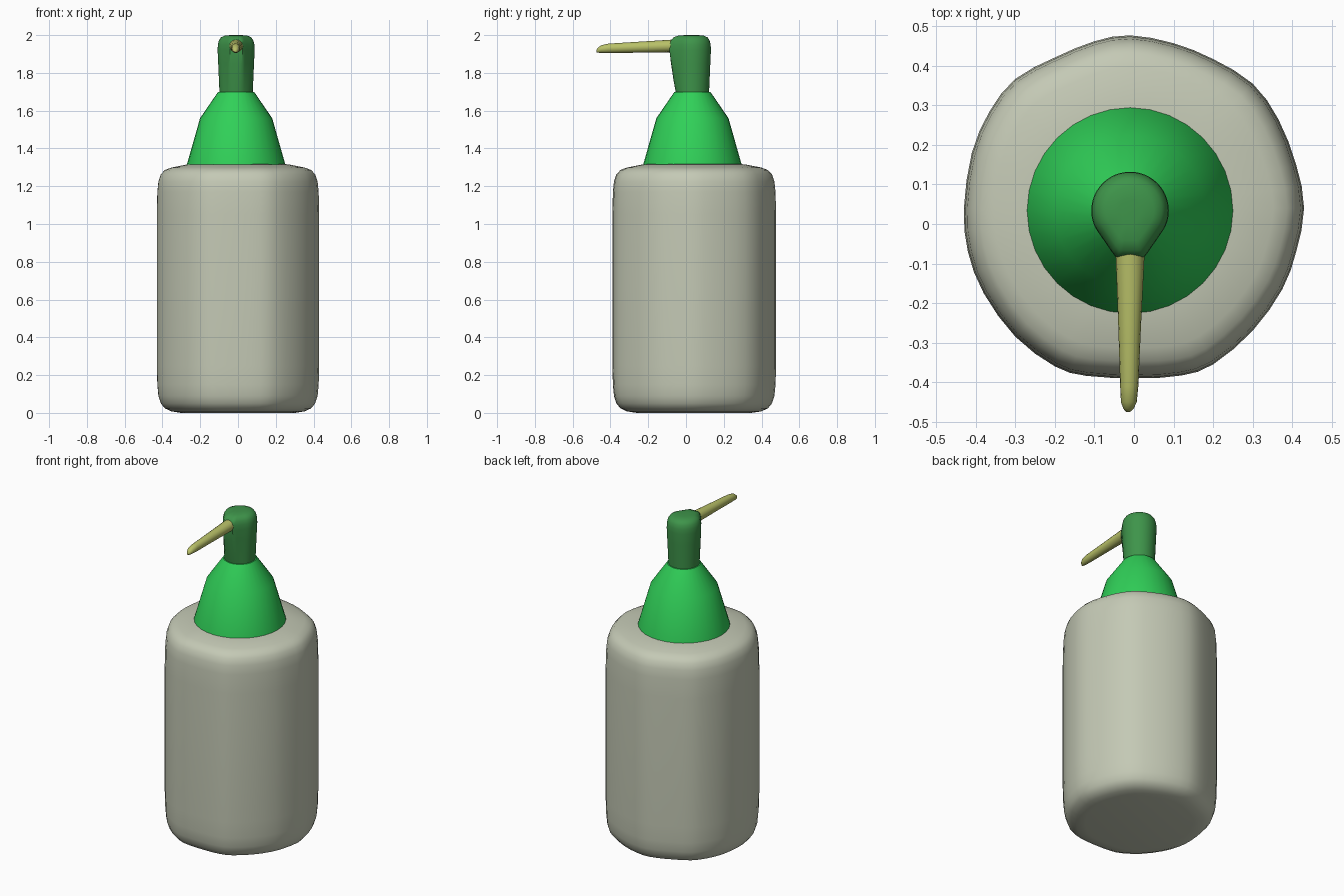
import bpy, bmesh, math
from mathutils import Vector

cube = bpy.data.objects.get("Cube")
if cube:
    bpy.data.objects.remove(cube, do_unlink=True)


def material(name, srgb):
    lin = [((c / 255 + 0.055) / 1.055) ** 2.4 for c in srgb] + [1.0]
    m = bpy.data.materials.new(name)
    m.use_nodes = True
    m.diffuse_color = lin
    m.node_tree.nodes["Principled BSDF"].inputs["Base Color"].default_value = lin
    return m


def loft(name, rings, mat, angle):
    """Skin a stack of equal-length point rings and cap both ends."""
    bm = bmesh.new()
    loops = [[bm.verts.new(p) for p in ring] for ring in rings]
    n = len(loops[0])
    for a, b in zip(loops, loops[1:]):
        for i in range(n):
            j = (i + 1) % n
            bm.faces.new((a[i], a[j], b[j], b[i]))
    bm.faces.new(loops[0][::-1])
    bm.faces.new(loops[-1])
    bmesh.ops.recalc_face_normals(bm, faces=bm.faces)
    me = bpy.data.meshes.new(name)
    bm.to_mesh(me)
    bm.free()
    me.materials.append(mat)
    ob = bpy.data.objects.new(name, me)
    bpy.context.collection.objects.link(ob)
    bpy.ops.object.select_all(action='DESELECT')
    ob.select_set(True)
    bpy.context.view_layer.objects.active = ob
    bpy.ops.object.shade_smooth_by_angle(angle=math.radians(angle))
    return ob


def smooth_loop(pts, steps):
    """Closed Catmull-Rom curve through the points."""
    pts, out = [Vector(p) for p in pts], []
    n = len(pts)
    for i in range(n):
        a, b, c, d = (pts[(i + k) % n] for k in (-1, 0, 1, 2))
        for s in range(steps):
            t = s / steps
            out.append(0.5 * (2 * b + (c - a) * t + (2 * a - 5 * b + 4 * c - d) * t ** 2
                              + (3 * b - a - 3 * c + d) * t ** 3))
    return out


def circle(cx, cy, r, z, n=32):
    return [(cx + r * math.cos(math.tau * i / n), cy + r * math.sin(math.tau * i / n), z)
            for i in range(n)]


grey = material("bottle grey", (196, 201, 181))
bright = material("bright green", (48, 208, 88))
dark = material("dark green", (62, 148, 74))
yellow = material("straw yellow", (184, 192, 104))

# Bottle: soft irregular outline, lofted with rounded top and bottom edges
outline = [(0.43, 0.04), (0.41, 0.15), (0.365, 0.265), (0.30, 0.355), (0.20, 0.417),
           (0.10, 0.457), (-0.01, 0.477), (-0.10, 0.462), (-0.20, 0.421), (-0.30, 0.367),
           (-0.365, 0.285), (-0.41, 0.18), (-0.43, 0.04), (-0.42, -0.07), (-0.38, -0.175),
           (-0.30, -0.285), (-0.20, -0.36), (-0.12, -0.384), (0.01, -0.39), (0.12, -0.383),
           (0.20, -0.355), (0.30, -0.27), (0.375, -0.165), (0.41, -0.07)]
profile = [(0.70, 0), (0.82, 0.008), (0.90, 0.024), (0.95, 0.05), (0.98, 0.09), (0.993, 0.15),
           (1, 0.25), (1, 0.65), (1, 1.05), (0.993, 1.17), (0.98, 1.225), (0.95, 1.263),
           (0.90, 1.286), (0.82, 1.299), (0.62, 1.316), (0.3, 1.32)]
centre = Vector((0, 0.04))
loop = smooth_loop(outline, 2)
loft("bottle", [[(*(centre + (p - centre) * s), z) for p in loop] for s, z in profile], grey, 40)

# Collar: two-step cone
CX, CY = -0.01, 0.034
loft("collar", [circle(CX, CY, r, z) for r, z in
                ((0.262, 1.30), (0.260, 1.317), (0.191, 1.56), (0.095, 1.70))], bright, 25)


# Pump head: round stem blending into a teardrop with a rounded top
def head_ring(blend, scale, z):
    ring, r, n = [], 0.088 + 0.010 * blend, 48
    for i in range(n):
        a = math.tau * i / n
        c, s = math.cos(a), math.sin(a)
        x, y = r * c, r * s
        lim = math.radians(-28)
        if s < math.sin(lim):
            # straight taper from the tangent point to the narrow flat front
            t = (math.sin(lim) - s) / (1 + math.sin(lim))
            u = min(1, abs(c) / math.cos(lim))
            tx = math.copysign(min(1, u), c) if abs(c) > 1e-6 else 0
            x0, y0 = r * math.cos(lim), r * math.sin(lim)
            f = min(1, (1 - u) / 0.55)
            wide = x0 + (0.034 - x0) * f
            if f >= 1:
                wide = 0.034 * u / 0.45
            px, py = math.copysign(wide, tx), y0 + (-0.122 - y0) * f
            x, y = x + (px - x) * blend, y + (py - y) * blend
        ring.append((CX + x * scale, CY + y * scale, z))
    return ring


head = [(0, 1, 1.695), (0.33, 1, 1.77), (0.68, 1, 1.85), (1, 1, 1.92), (1, 0.985, 1.95),
        (1, 0.93, 1.972), (1, 0.82, 1.988), (1, 0.62, 1.997), (1, 0.3, 2.0)]
loft("pump_head", [head_ring(*h) for h in head], dark, 45)

# Nozzle: slim tapering tube with a drooping blunt tip
stations = [(-0.05, -0.010, 1.943, 0.037, 0.034), (-0.09, -0.010, 1.942, 0.036, 0.033),
            (-0.25, -0.011, 1.936, 0.029, 0.029), (-0.41, -0.012, 1.930, 0.023, 0.025),
            (-0.45, -0.013, 1.926, 0.020, 0.020), (-0.467, -0.014, 1.920, 0.013, 0.013),
            (-0.475, -0.015, 1.915, 0.005, 0.006)]
loft("nozzle", [[(x + rx * math.cos(math.tau * i / 16), y, z + rz * math.sin(math.tau * i / 16))
                 for i in range(16)] for y, x, z, rx, rz in stations], yellow, 50)
